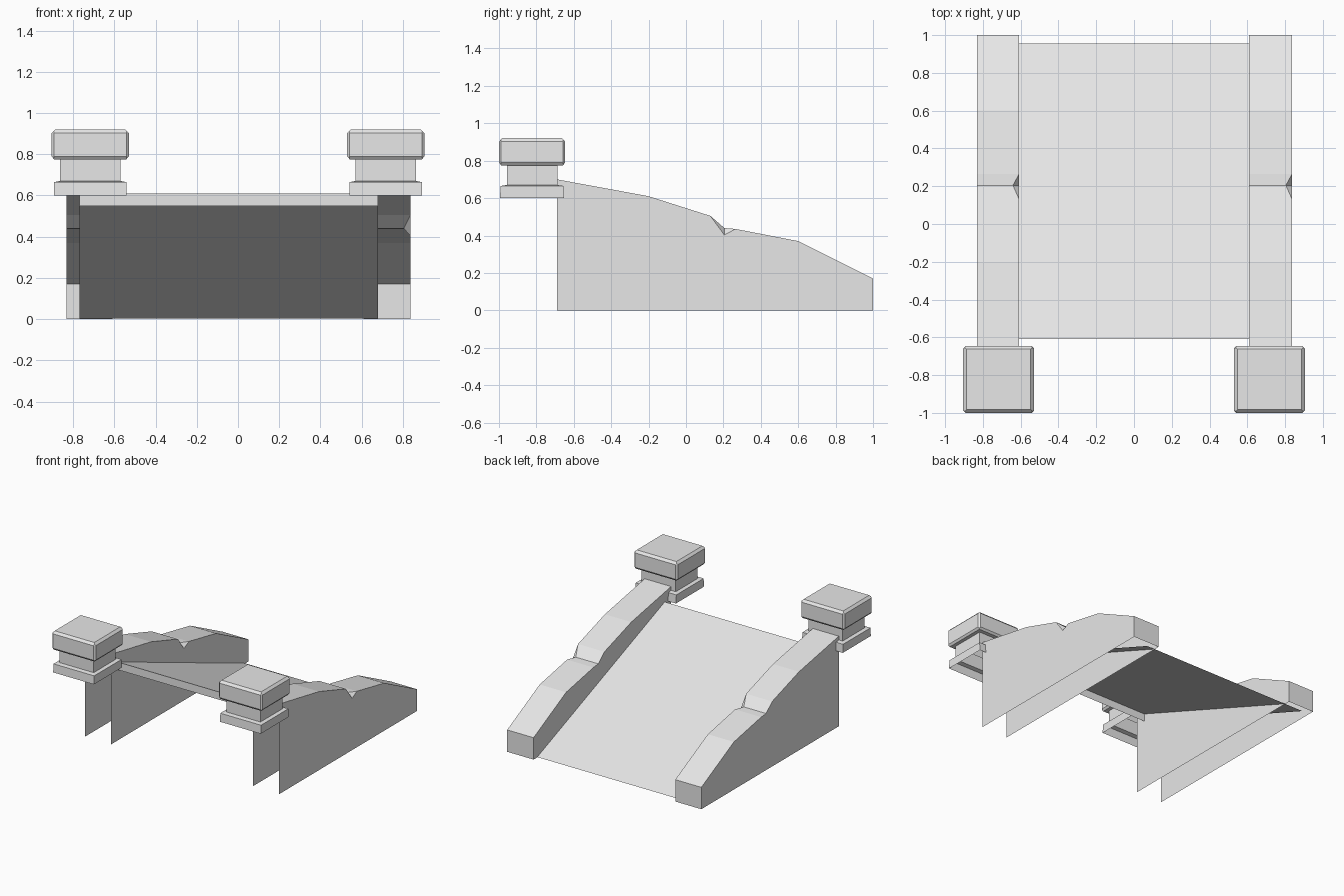
import bpy
import bmesh

cube = bpy.data.objects.get("Cube")
if cube:
    bpy.data.objects.remove(cube, do_unlink=True)

stone = bpy.data.materials.new("pale_stone")
stone.use_nodes = True
stone.diffuse_color = (0.8, 0.8, 0.8, 1)
stone.node_tree.nodes["Principled BSDF"].inputs["Base Color"].default_value = (0.8, 0.8, 0.8, 1)


def finish(bm, name):
    mesh = bpy.data.meshes.new(name)
    bm.to_mesh(mesh)
    bm.free()
    mesh.materials.append(stone)
    obj = bpy.data.objects.new(name, mesh)
    bpy.context.collection.objects.link(obj)
    return obj


def side_wall(name, x0, x1):
    """Hollow balustrade: two side panels, a stepped top and a back end."""
    bm = bmesh.new()
    top = [(-0.69, 0.70), (-0.2, 0.61), (0.13, 0.505), (0.205, 0.44),
           (0.265, 0.435), (0.6, 0.37), (1.0, 0.17), (1.0, 0.0)]
    a = [bm.verts.new((x0, y, z)) for y, z in top]
    b = [bm.verts.new((x1, y, z)) for y, z in top]
    # Chipped edge: the notch vertex moves inward, its floor drops on the panel
    b[3].co.x = x1 - 0.033
    chip = bm.verts.new((x1, 0.205, 0.403))
    for i in range(len(top) - 1):
        bm.faces.new((a[i], b[i], b[i + 1], a[i + 1]))
    bm.faces.new((b[2], chip, b[3]))
    bm.faces.new((b[3], chip, b[4]))
    # Side panels run down to the ground; front and bottom stay open
    foot_a = bm.verts.new((x0, -0.69, 0))
    foot_b = bm.verts.new((x1, -0.69, 0))
    bm.faces.new([foot_a] + a)
    bm.faces.new(([foot_b] + b[:3] + [chip] + b[4:])[::-1])
    return finish(bm, name)


def pillar(name, cx):
    """Stepped square post, one open-bottomed shell from stacked rings."""
    bm = bmesh.new()
    cy = -0.823
    # half width, half depth, height
    rings = [(0.175, 0.172, 0.60), (0.175, 0.168, 0.665), (0.147, 0.135, 0.67),
             (0.147, 0.135, 0.775), (0.175, 0.165, 0.775), (0.187, 0.177, 0.79),
             (0.187, 0.177, 0.902), (0.170, 0.160, 0.92)]
    loops = [[bm.verts.new((cx + sx * w, cy + sy * d, z))
              for sx, sy in ((-1, -1), (1, -1), (1, 1), (-1, 1))] for w, d, z in rings]
    for lo, hi in zip(loops, loops[1:]):
        for i in range(4):
            j = (i + 1) % 4
            bm.faces.new((lo[i], lo[j], hi[j], hi[i]))
    bm.faces.new(loops[-1])
    # Soften the upright corners of the cap
    cap = [e for e in bm.edges if all(v in loops[5] + loops[6] for v in e.verts)
           and abs(e.verts[0].co.z - e.verts[1].co.z) > 0.05]
    bmesh.ops.bevel(bm, geom=cap, offset=0.012, segments=1, affect='EDGES')
    return finish(bm, name)


def ramp(name):
    """Sloping sheet with a short lip folded down at its high front edge."""
    bm = bmesh.new()
    path = [(-0.61, 0.55), (-0.61, 0.61), (0.955, 0.002)]
    rows = [[bm.verts.new((x, y, z)) for x in (-0.77, 0.68)] for y, z in path]
    for lo, hi in zip(rows, rows[1:]):
        bm.faces.new((lo[0], lo[1], hi[1], hi[0]))
    return finish(bm, name)


side_wall("right_wall", -0.832, -0.608)
side_wall("left_wall", 0.61, 0.837)
pillar("right_pillar", -0.717)
pillar("left_pillar", 0.717)
ramp("ramp")
